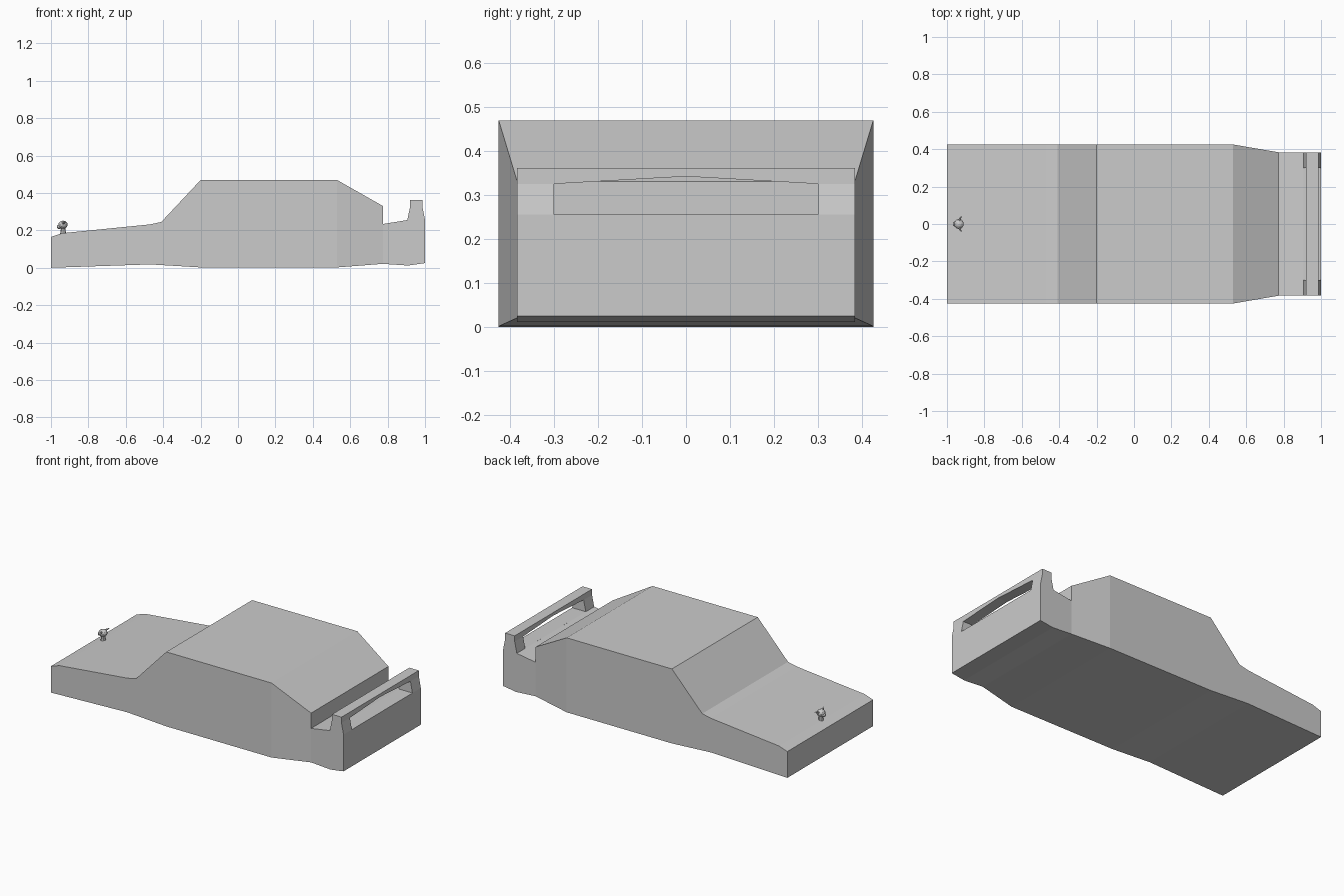
import bpy, bmesh
from mathutils import Vector, Matrix

if "Cube" in bpy.data.objects:
    bpy.data.objects.remove(bpy.data.objects["Cube"])


def add_object(name, bm):
    bmesh.ops.recalc_face_normals(bm, faces=bm.faces[:])
    mesh = bpy.data.meshes.new(name)
    bm.to_mesh(mesh)
    bm.free()
    ob = bpy.data.objects.new(name, mesh)
    bpy.context.collection.objects.link(ob)
    return ob


def prism(points, direction):
    bm = bmesh.new()
    face = bm.faces.new([bm.verts.new(p) for p in points])
    ext = bmesh.ops.extrude_face_region(bm, geom=[face])
    verts = [v for v in ext["geom"] if isinstance(v, bmesh.types.BMVert)]
    bmesh.ops.translate(bm, verts=verts, vec=direction)
    return bm


# car body: side profile with the rear wing outline included
HALF, REAR_HALF = 0.425, 0.383
profile = [(-1, 0), (-0.47, 0.018), (-0.2, 0.002), (0.53, 0.002), (0.775, 0.021),
           (0.91, 0.012), (1, 0.025), (1, 0.255), (0.986, 0.325), (0.986, 0.361),
           (0.92, 0.361), (0.92, 0.325), (0.905, 0.255), (0.775, 0.234), (0.775, 0.33),
           (0.53, 0.469), (-0.2, 0.469), (-0.41, 0.245), (-0.47, 0.232),
           (-0.94, 0.185), (-1, 0.165)]
bm = prism([(x, -HALF, z) for x, z in profile], (0, 2 * HALF, 0))
for x in (0.53, 0.775):
    bmesh.ops.bisect_plane(bm, geom=bm.verts[:] + bm.edges[:] + bm.faces[:],
                           plane_co=(x, 0, 0), plane_no=(1, 0, 0), dist=1e-5)
for v in bm.verts:  # tail narrows in plan
    if v.co.x > 0.7:
        v.co.y *= REAR_HALF / HALF
body = add_object("car_body", bm)

# opening under the arched wing
slot = [(-0.3, 0.2551), (0.3, 0.2551), (0.3, 0.325), (0, 0.342), (-0.3, 0.325)]
cutter = add_object("wing_slot_cutter",
                    prism([(0.86, y, z) for y, z in slot], (0.2, 0, 0)))
cutter.hide_render = True
mod = body.modifiers.new("wing_slot", "BOOLEAN")
mod.operation, mod.solver, mod.object = "DIFFERENCE", "EXACT", cutter
bpy.context.view_layer.objects.active = body
bpy.ops.object.modifier_apply(modifier=mod.name)
bpy.data.objects.remove(cutter)


# bonnet ornament: small animal head on a stem
def ball(name, loc, scale):
    bm = bmesh.new()
    bmesh.ops.create_icosphere(bm, subdivisions=2, radius=1)
    bmesh.ops.scale(bm, verts=bm.verts[:], vec=scale)
    bmesh.ops.translate(bm, verts=bm.verts[:], vec=loc)
    return add_object(name, bm)


def rod(name, a, b, r1, r2):
    a, b = Vector(a), Vector(b)
    turn = (b - a).to_track_quat("Z", "Y").to_matrix().to_4x4()
    bm = bmesh.new()
    bmesh.ops.create_cone(bm, cap_ends=True, segments=8, radius1=r1, radius2=r2,
                          depth=(b - a).length,
                          matrix=Matrix.Translation((a + b) / 2) @ turn)
    return add_object(name, bm)


rod("ornament_stem", (-0.935, 0, 0.18), (-0.935, 0, 0.215), 0.016, 0.011)
ball("ornament_head", (-0.936, 0, 0.23), (0.026, 0.027, 0.022))
ball("ornament_muzzle", (-0.955, 0, 0.219), (0.014, 0.015, 0.012))
for side, label in ((-1, "right"), (1, "left")):
    rod(f"ornament_horn_{label}", (-0.935, side * 0.018, 0.238),
        (-0.922, side * 0.044, 0.246), 0.008, 0.001)
